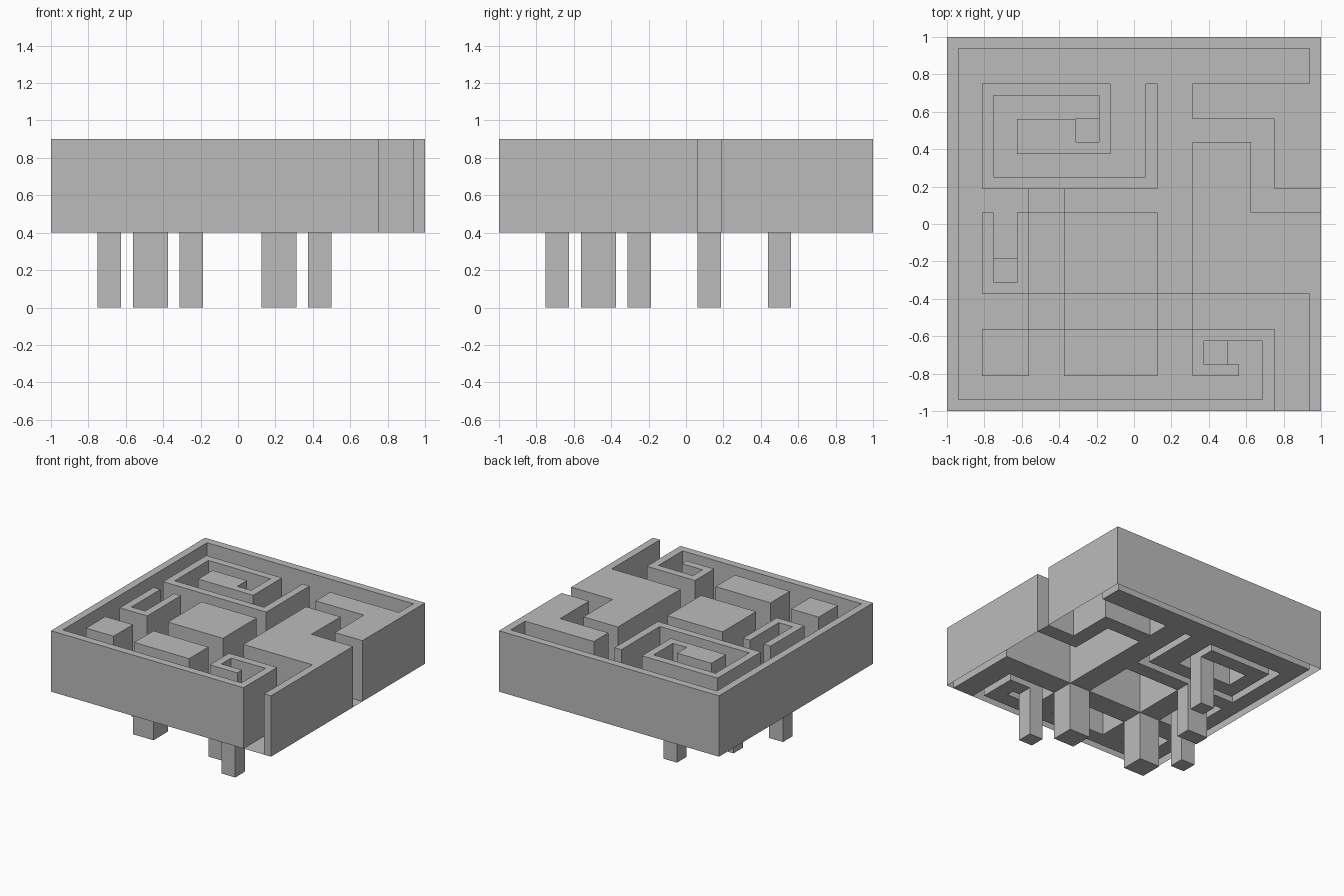
import bpy
import bmesh

cube = bpy.data.objects.get("Cube")
if cube:
    bpy.data.objects.remove(cube, do_unlink=True)

UNIT = 1 / 16                      # width of one layout cell
HALF = 16                          # half the board, in cells
PIT, FLOOR, TOP = 0.0, 0.4, 0.9    # the three levels

# Corridors as (left, right, front, back), in cells
corridors = [
    # main streets
    (-15, -13, -15, 15), (-15, 15, 12, 15), (-15, 11, -15, -13),
    (-15, 5, 1, 3), (-15, 15, -9, -6), (-9, -6, -15, 3), (2, 5, -15, 15),
    # back left spiral
    (-2, 1, 4, 12), (-12, 1, 4, 6), (-12, -10, 4, 11), (-12, -3, 9, 11),
    # front right spiral
    (9, 11, -15, -10), (6, 11, -12, -10),
    # left niche
    (-12, -10, -5, 1),
    # front and right exits
    (12, 15, -HALF, -6), (5, 12, 7, 9), (10, 12, 1, 9), (10, HALF, 1, 3),
]

# Deep shafts at the dead ends and crossings
pits = [
    (-9, -6, 1, 3), (-9, -6, -9, -6), (2, 5, -9, -6),
    (-5, -3, 7, 9), (-12, -10, -5, -3), (6, 8, -12, -10),
]


def covers(rects, x, y):
    return any(l < x < r and f < y < b for l, r, f, b in rects)


def level(x, y):
    """Height of the surface at a layout point."""
    if covers(pits, x, y):
        return PIT
    outside = max(abs(x), abs(y)) > HALF
    return FLOOR if outside or covers(corridors, x, y) else TOP


def grid_lines(axis):
    """All distinct cut lines, with one extra ring outside the board."""
    cuts = {c for r in corridors + pits for c in r[axis:axis + 2]}
    return sorted(cuts | {-HALF - 1, -HALF, HALF, HALF + 1})


def add_face(bm, points):
    bm.faces.new([bm.verts.new((x * UNIT, y * UNIT, z)) for x, y, z in points])


def add_step(a, b, low_side, high_side):
    """Upright faces from a to b between two levels; a to b has the low side on its right."""
    for bm, low, high in ((shafts, PIT, FLOOR), (walls, FLOOR, TOP)):
        if low_side <= low and high_side >= high:
            add_face(bm, [(*a, low), (*b, low), (*b, high), (*a, high)])


walls, floors, shafts = bmesh.new(), bmesh.new(), bmesh.new()
part_at = {TOP: walls, FLOOR: floors, PIT: shafts}
xs, ys = grid_lines(0), grid_lines(2)
mid = lambda lines, i: (lines[i] + lines[i + 1]) / 2

for i in range(len(xs) - 1):
    for j in range(len(ys) - 1):
        cx, cy = mid(xs, i), mid(ys, j)
        x, x2, y, y2 = xs[i], xs[i + 1], ys[j], ys[j + 1]
        here = level(cx, cy)
        # Flat top, floor or shaft bottom
        if max(abs(cx), abs(cy)) < HALF:
            add_face(part_at[here], [(x, y, here), (x2, y, here), (x2, y2, here), (x, y2, here)])
        # Upright faces towards the right and back neighbours
        if i + 2 < len(xs):
            other = level(mid(xs, i + 1), cy)
            if other < here:
                add_step((x2, y), (x2, y2), other, here)
            elif other > here:
                add_step((x2, y2), (x2, y), here, other)
        if j + 2 < len(ys):
            other = level(cx, mid(ys, j + 1))
            if other < here:
                add_step((x2, y2), (x, y2), other, here)
            elif other > here:
                add_step((x, y2), (x2, y2), here, other)

# One stone grey for everything
grey = bpy.data.materials.new("stone_grey")
grey.use_nodes = True
grey.diffuse_color = (0.5, 0.5, 0.5, 1)
grey.node_tree.nodes["Principled BSDF"].inputs["Base Color"].default_value = grey.diffuse_color

for name, bm in (("maze_walls", walls), ("corridor_floor", floors), ("shafts", shafts)):
    bmesh.ops.remove_doubles(bm, verts=bm.verts, dist=UNIT / 100)
    mesh = bpy.data.meshes.new(name)
    bm.to_mesh(mesh)
    bm.free()
    mesh.materials.append(grey)
    bpy.context.collection.objects.link(bpy.data.objects.new(name, mesh))
